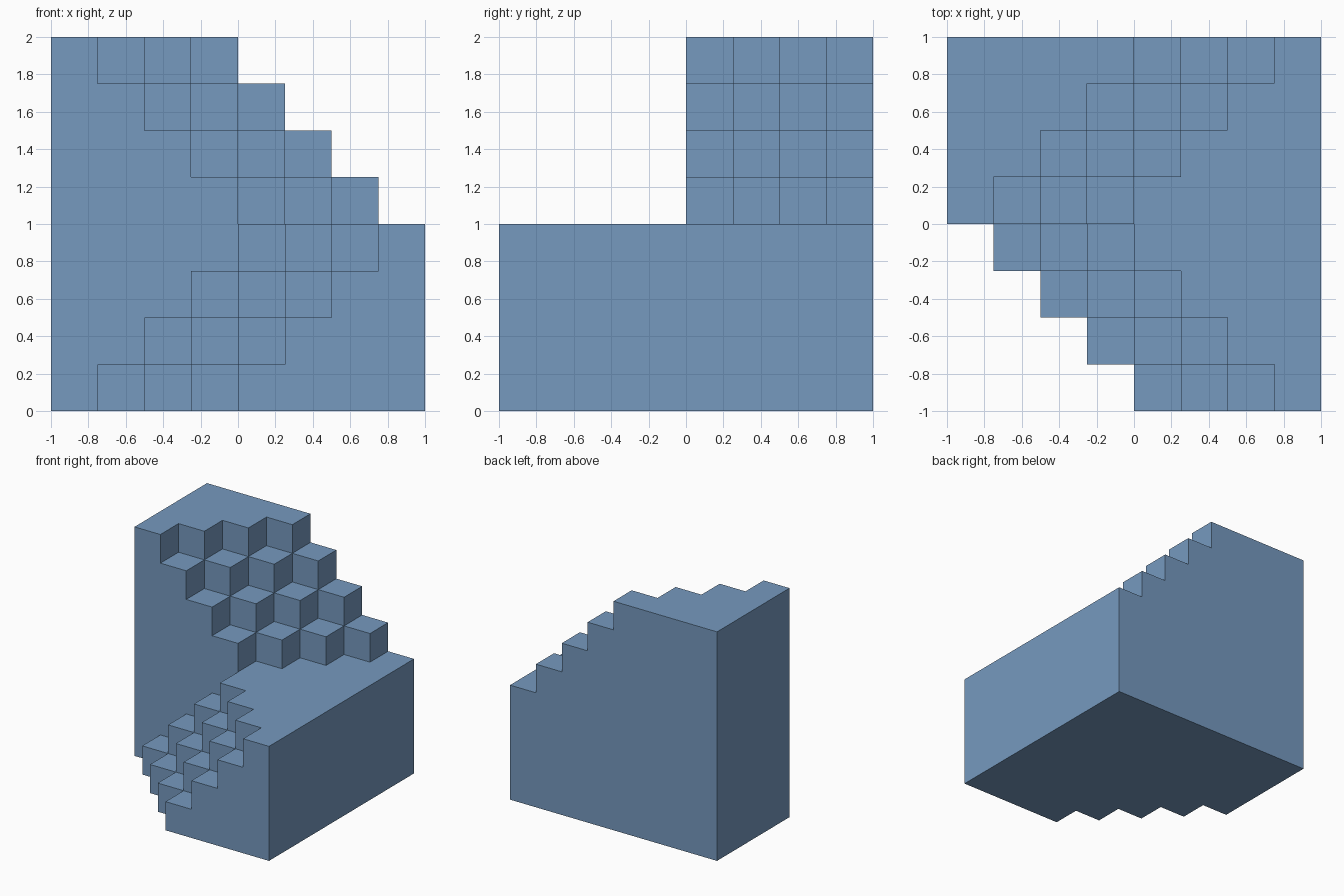
import bpy, bmesh, math
from mathutils import Vector

cube = bpy.data.objects.get("Cube")
if cube:
    bpy.data.objects.remove(cube, do_unlink=True)

N, S = 8, 0.25  # grid cells per side, step size


def solid(i, j, k):
    """Is the grid cell filled? i, j, k count along x, y, z."""
    if not (0 <= i < N and 0 <= j < N and 0 <= k < N):
        return False
    if k < 4:                        # lower half: full back, stepped front corner
        return j >= 4 or i >= 4 - j + k
    return j >= 4 and i < 4 + j - k  # upper half: back only, stepped corner


# Blue material
mat = bpy.data.materials.new("steel_blue")
mat.use_nodes = True
colour = (0.18, 0.32, 0.52, 1.0)
mat.diffuse_color = colour
mat.node_tree.nodes["Principled BSDF"].inputs["Base Color"].default_value = colour

# Outer skin of the filled cells
bm = bmesh.new()
for i in range(N):
    for j in range(N):
        for k in range(N):
            if not solid(i, j, k):
                continue
            centre = Vector((i + 0.5 - N / 2, j + 0.5 - N / 2, k + 0.5))
            for axis in range(3):
                for sign in (-1, 1):
                    n = Vector((0, 0, 0))
                    n[axis] = sign
                    if solid(i + int(n.x), j + int(n.y), k + int(n.z)):
                        continue
                    u = Vector((0, 0, 0))
                    u[(axis + 1) % 3] = 1
                    v = n.cross(u)
                    corners = [(-1, -1), (1, -1), (1, 1), (-1, 1)]
                    bm.faces.new([bm.verts.new((centre + (n + a * u + b * v) / 2) * S)
                                  for a, b in corners])

# Weld, then merge coplanar squares into whole step and wall faces
bmesh.ops.remove_doubles(bm, verts=bm.verts[:], dist=0.001)
bmesh.ops.dissolve_limit(bm, angle_limit=math.radians(1),
                         verts=bm.verts[:], edges=bm.edges[:])

mesh = bpy.data.meshes.new("stepped_block")
bm.to_mesh(mesh)
bm.free()
mesh.materials.append(mat)
block = bpy.data.objects.new("stepped_block", mesh)
bpy.context.collection.objects.link(block)
